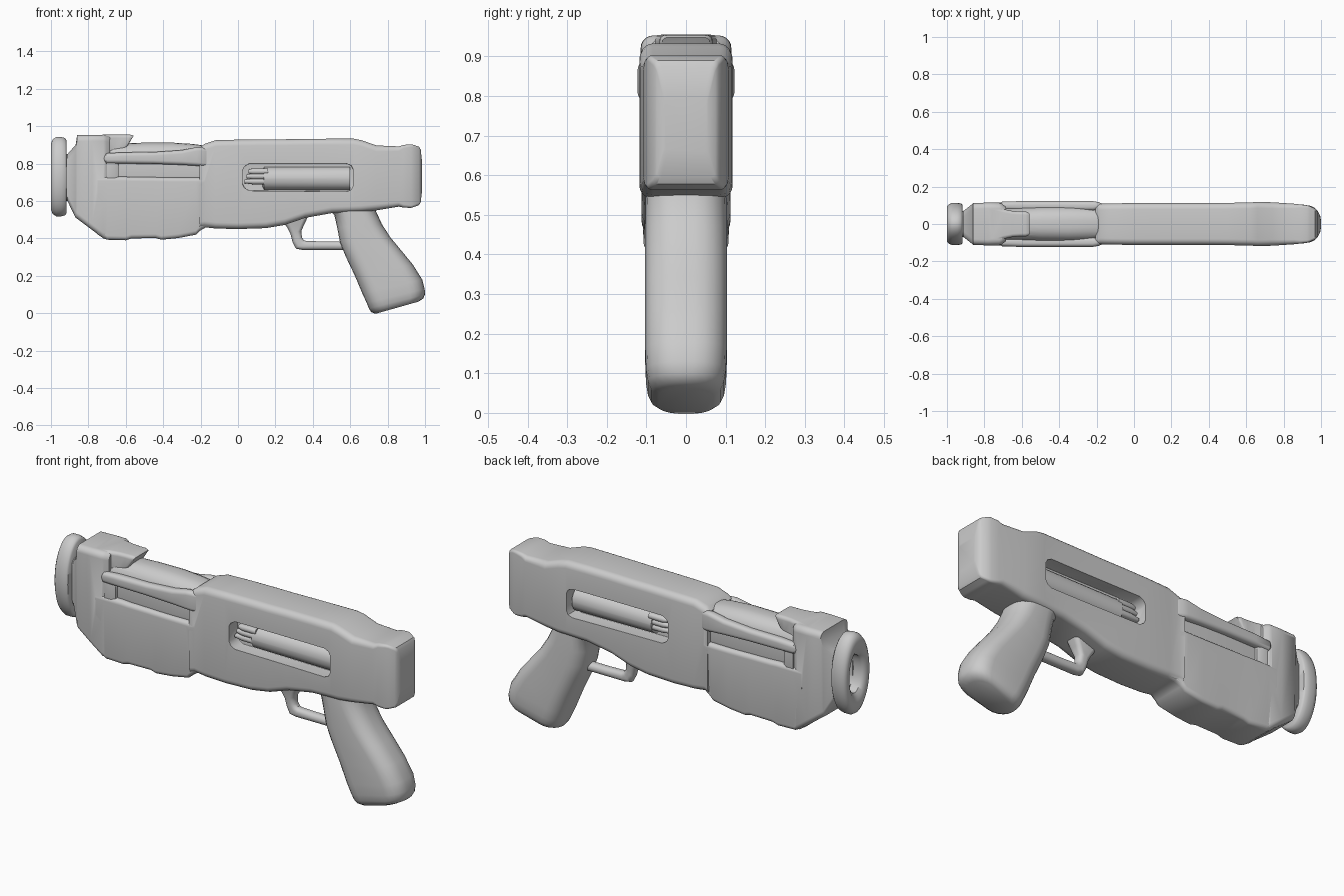
import bpy, bmesh, math
from mathutils import Vector


def finish(name, bm, angle=38):
    bmesh.ops.recalc_face_normals(bm, faces=bm.faces[:])
    me = bpy.data.meshes.new(name)
    bm.to_mesh(me)
    bm.free()
    ob = bpy.data.objects.new(name, me)
    bpy.context.collection.objects.link(ob)
    smooth(ob, angle)
    return ob


def smooth(ob, angle=38):
    bpy.ops.object.select_all(action='DESELECT')
    ob.select_set(True)
    bpy.context.view_layer.objects.active = ob
    bpy.ops.object.shade_smooth_by_angle(angle=math.radians(angle))


def skin(bm, rings, closed=False):
    n = len(rings[0])
    pairs = list(zip(rings, rings[1:])) + ([(rings[-1], rings[0])] if closed else [])
    for a, b in pairs:
        for i in range(n):
            j = (i + 1) % n
            bm.faces.new((a[i], a[j], b[j], b[i]))
    if not closed:
        bm.faces.new(rings[0])
        bm.faces.new(rings[-1])


def loft(name, stations, r, y=0, taper=0, k=6):
    """Rounded-rectangle sections; station = (x0, z0, x1, z1, half width[, radius])."""
    bm = bmesh.new()
    rings = []
    for x0, z0, x1, z1, w, *own in stations:
        p0, p1 = Vector((x0, 0, z0)), Vector((x1, 0, z1))
        c, u = (p0 + p1) / 2, (p1 - p0).normalized()
        h = (p1 - p0).length / 2
        rr = min(own[0] if own else r, h * .98, w * .98)
        ring = []
        for q, (sa, sy) in enumerate(((1, 1), (-1, 1), (-1, -1), (1, -1))):
            for i in range(k):
                t = math.pi / 2 * (q + i / (k - 1))
                a = sa * (h - rr) + rr * math.cos(t)
                b = sy * (w - rr) + rr * math.sin(t)
                b *= 1 - taper * (h - a) / (2 * h)
                ring.append(bm.verts.new(c + u * a + Vector((0, y + b, 0))))
        rings.append(ring)
    skin(bm, rings)
    return finish(name, bm)


def along_x(name, stations, r, y=0, taper=0):
    """Upright sections; station = (x, bottom, top, half width[, radius])."""
    return loft(name, [(x, a, x, b, *w) for x, a, b, *w in stations], r, y, taper)


def combine(ob, other, operation):
    other.hide_render = True
    m = ob.modifiers.new("combine", 'BOOLEAN')
    m.object, m.operation, m.solver = other, operation, 'EXACT'
    bpy.context.view_layer.objects.active = ob
    bpy.ops.object.modifier_apply(modifier=m.name)
    bpy.data.objects.remove(other)
    smooth(ob)


# Receiver with a pocket window on each side
receiver = along_x("receiver", [
    (-.205, .455, .885, .113), (-.18, .46, .905, .108), (-.12, .453, .925, .11),
    (0, .45, .928, .112), (.15, .455, .93, .112), (.25, .472, .93, .112),
    (.36, .51, .932, .112), (.5, .535, .933, .113), (.62, .54, .933, .115),
    (.66, .542, .925, .118), (.74, .55, .897, .116), (.86, .57, .892, .108, .025),
    (.885, .565, .9, .105, .018), (.925, .563, .903, .1, .014), (.94, .568, .90, .095, .012),
    (.968, .578, .89, .083, .012), (.977, .595, .875, .074, .012),
    (.985, .66, .80, .055, .012)], .033)
for side in (-1, 1):
    combine(receiver, along_x("window_cutter", [
        (.025, .69, .765, .2), (.035, .67, .785, .2), (.06, .655, .8, .2),
        (.58, .65, .8, .2), (.605, .66, .79, .2), (.615, .68, .77, .2)],
        .002, side * .24), 'DIFFERENCE')
m = receiver.modifiers.new("soft_lips", 'BEVEL')
m.width, m.segments, m.angle_limit = .01, 3, math.radians(55)
bpy.context.view_layer.objects.active = receiver
bpy.ops.object.modifier_apply(modifier=m.name)
smooth(receiver)

# Bolt and prongs seen in the windows
along_x("bolt", [(.13, .675, .765, .065), (.14, .658, .782, .09),
                 (.57, .656, .784, .09), (.60, .656, .784, .09)], .06)
for side in (-1, 1):
    for i, z in enumerate((.705, .732, .758)):
        along_x(f"bolt_prong_{i}_{side}", [
            (.035 + .01 * i, z - .01, z + .01, .018), (.08, z - .016, z + .016, .025),
            (.16, z - .016, z + .016, .025)], .02, side * .06)

# Lower fore-end
fore_end = along_x("fore_end", [
    (-.75, .42, .73, .115), (-.70, .393, .73, .116), (-.6, .39, .73, .116),
    (-.57, .40, .728, .116), (-.44, .402, .727, .116), (-.41, .393, .726, .116),
    (-.32, .402, .725, .116), (-.225, .42, .725, .116), (-.205, .44, .725, .115),
    (-.17, .46, .725, .108)], .022, 0, .12)

# Front block with its overhanging cap
block = along_x("front_block", [
    (-.935, .60, .85, .068), (-.912, .60, .85, .07), (-.868, .51, .90, .105),
    (-.86, .505, .952, .112), (-.78, .445, .953, .115), (-.72, .40, .953, .114),
    (-.705, .395, .95, .108), (-.685, .395, .945, .092)], .032, 0, .06)
cap = loft("block_cap", [(-.76, .84, -.76, .953, .095), (-.70, .852, -.70, .955, .08),
                         (-.66, .86, -.65, .955, .07), (-.62, .867, -.61, .955, .067),
                         (-.597, .885, -.58, .955, .067), (-.583, .907, -.565, .953, .065),
                         (-.573, .925, -.558, .948, .06)], .018)

# Barrel tube under the rails
tube = along_x("barrel_tube", [(-.71, .66, .905, .085), (-.5, .66, .912, .092),
                               (-.35, .66, .912, .094), (-.24, .66, .905, .092),
                               (-.17, .66, .895, .09)], .075)

# Fuse the shell into one body, then bore it from the muzzle
for part in (fore_end, block, cap, tube):
    combine(receiver, part, 'UNION')
receiver.name = "body"
combine(receiver, along_x("bore_cutter", [(-1.1, .64, .82, .048), (-.6, .64, .82, .048)],
                          .047), 'DIFFERENCE')

# Side rails bridging the block and receiver
for side in (-1, 1):
    along_x(f"side_rail_{side}", [
        (-.718, .815, .84, .012), (-.705, .80, .855, .022), (-.62, .80, .86, .025),
        (-.45, .798, .862, .025), (-.3, .793, .872, .025), (-.22, .788, .888, .025),
        (-.19, .785, .888, .02), (-.165, .79, .875, .01)], .02, side * .097)
    along_x(f"rail_post_{side}", [(-.70, .70, .83, .02), (-.66, .70, .83, .02),
                                  (-.64, .71, .80, .012)], .012, side * .09)

# Oval muzzle ring
bm = bmesh.new()
profile = [(-.917, .10), (-.917, .195), (-.925, .207), (-.945, .212), (-.972, .212),
           (-.99, .20), (-.999, .18), (-1, .155), (-.995, .125), (-.98, .10)]
rings = []
for i in range(56):
    t = 2 * math.pi * i / 56
    rings.append([bm.verts.new((x, r * .53 * math.cos(t), .73 + r * math.sin(t)))
                  for x, r in profile])
skin(bm, rings, closed=True)
finish("muzzle_ring", bm, 50)

# Slanted grip: front and back edge of each section
loft("grip", [(.485, .555, .735, .575, .1), (.515, .525, .738, .545, .102),
              (.53, .46, .77, .475, .103), (.545, .38, .815, .405, .103),
              (.575, .305, .865, .345, .103), (.625, .20, .935, .26, .103),
              (.665, .105, .985, .18, .103), (.688, .055, .998, .13, .101),
              (.70, .025, 1.0, .10, .096), (.712, .006, .99, .078, .087),
              (.735, -.003, .965, .062, .07)], .08)

# Trigger guard
loft("trigger_guard", [(.24, .49, .38, .53, .04), (.262, .46, .355, .475, .034),
                       (.28, .425, .338, .44, .028), (.292, .38, .342, .405, .026),
                       (.31, .345, .352, .39, .026), (.345, .338, .365, .386, .026),
                       (.45, .338, .45, .384, .026), (.58, .338, .58, .384, .026)], .022)
